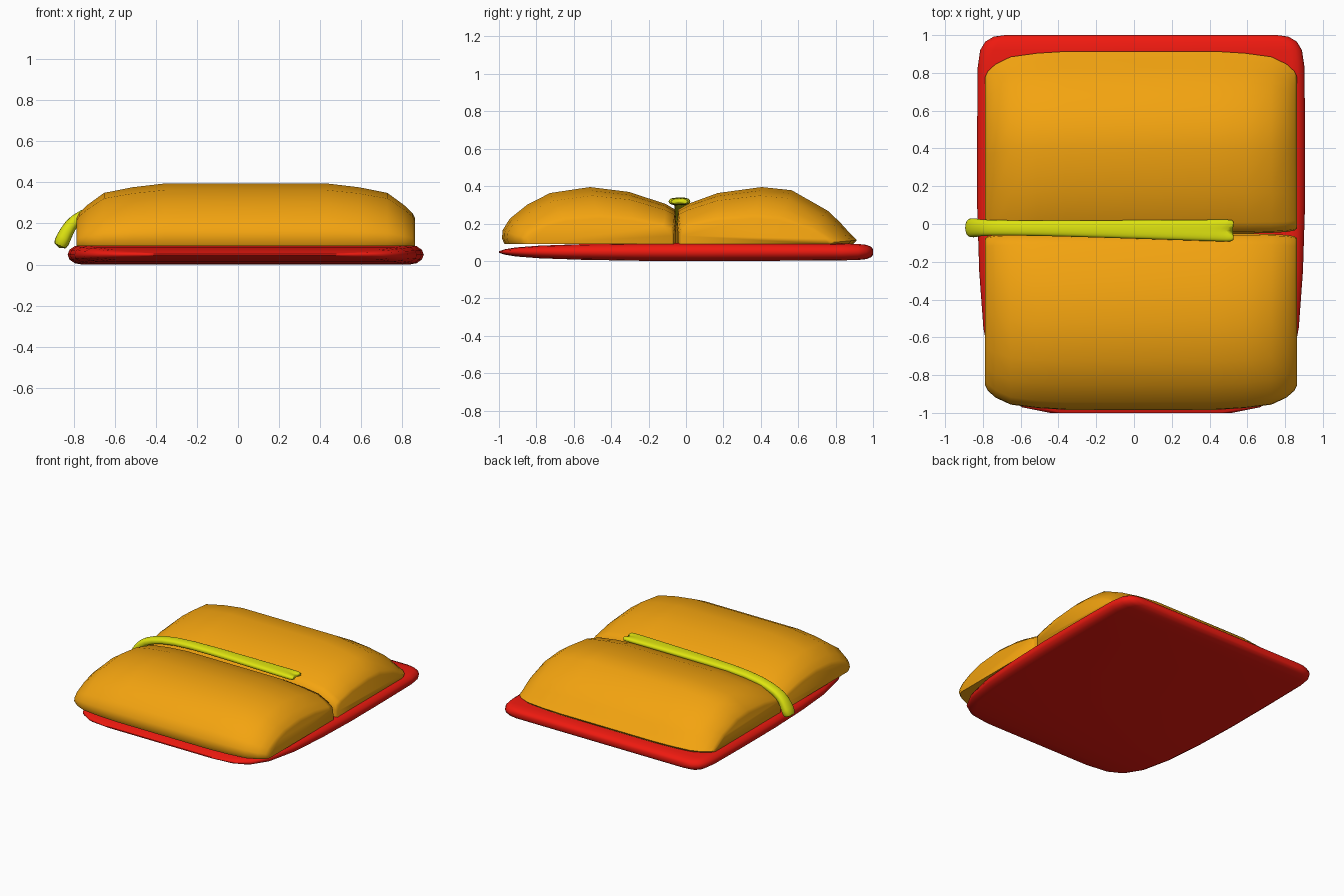
import bpy, bmesh
from math import sin, cos, pi, radians, hypot

if "Cube" in bpy.data.objects:
    bpy.data.objects.remove(bpy.data.objects["Cube"])


def material(name, rgb):
    m = bpy.data.materials.new(name)
    m.diffuse_color = (*rgb, 1)
    m.use_nodes = True
    m.node_tree.nodes["Principled BSDF"].inputs["Base Color"].default_value = m.diffuse_color
    return m


RED = material("cover_red", (0.86, 0.01, 0.005))
ORANGE = material("page_orange", (0.90, 0.37, 0.005))
YELLOW = material("ribbon_yellow", (0.74, 0.78, 0.005))


def loft(name, rings, mat, angle, subdiv=0):
    """Skin a list of equal-length closed rings and cap both ends."""
    bm = bmesh.new()
    loops = [[bm.verts.new(p) for p in ring] for ring in rings]
    for a, b in zip(loops, loops[1:]):
        for i in range(len(a)):
            j = (i + 1) % len(a)
            bm.faces.new((a[i], a[j], b[j], b[i]))
    bm.faces.new(loops[0])
    bm.faces.new(loops[-1])
    bmesh.ops.recalc_face_normals(bm, faces=bm.faces)
    me = bpy.data.meshes.new(name)
    bm.to_mesh(me)
    bm.free()
    ob = bpy.data.objects.new(name, me)
    bpy.context.collection.objects.link(ob)
    me.materials.append(mat)
    bpy.ops.object.select_all(action='DESELECT')
    ob.select_set(True)
    bpy.context.view_layer.objects.active = ob
    bpy.ops.object.shade_smooth_by_angle(angle=radians(angle))
    if subdiv:
        mod = ob.modifiers.new("smooth", 'SUBSURF')
        mod.levels = mod.render_levels = subdiv
    return ob


XC = 0.0375  # centre of the book across x

# Cover: rounded slab, full at the back, thinning to an edge at the front
# (y, half width, half thickness)
cover_stations = [
    (1.0, 0.72, 0.014), (0.992, 0.78, 0.027), (0.965, 0.825, 0.038),
    (0.92, 0.852, 0.043), (0.83, 0.865, 0.045), (0.5, 0.868, 0.047),
    (0.1, 0.868, 0.048), (-0.25, 0.857, 0.047), (-0.55, 0.835, 0.042),
    (-0.78, 0.79, 0.034), (-0.91, 0.72, 0.024), (-0.97, 0.63, 0.014),
    (-1.0, 0.48, 0.004)]


def cover_ring(y, hw, hz, n=7, r=0.07):
    ring = []
    for side, start in ((1, -pi / 2), (-1, pi / 2)):
        for k in range(n):
            a = start + pi * k / (n - 1)
            ring.append((XC + side * (hw - r) + r * cos(a), y,
                         0.048 + hz * sin(a)))
    return ring


loft("cover", [cover_ring(*s) for s in cover_stations], RED, 60)

# Page blocks: cushion profiles (distance from spine, z) lofted along x
front_profile = [
    (0.0, 0.09), (0.0, 0.19), (0.008, 0.275), (0.06, 0.305), (0.255, 0.369),
    (0.463, 0.395), (0.677, 0.363), (0.80, 0.30), (0.893, 0.225),
    (0.93, 0.165), (0.934, 0.12), (0.92, 0.09)]
back_profile = [
    (0.0, 0.09), (0.0, 0.19), (0.008, 0.275), (0.06, 0.305), (0.22, 0.363),
    (0.455, 0.395), (0.615, 0.378), (0.81, 0.267), (0.875, 0.205),
    (0.92, 0.155), (0.964, 0.112), (0.945, 0.09)]
# (x offset from centre, height scale, depth scale, gap at the spine)
half_stations = [(0.395, 1, 1, 0.0), (0.55, 0.94, 0.99, 0.0),
                 (0.69, 0.85, 0.97, 0.003), (0.77, 0.66, 0.93, 0.008),
                 (0.812, 0.53, 0.89, 0.015), (0.825, 0.45, 0.86, 0.025)]
page_stations = ([(-x, h, d, g) for x, h, d, g in reversed(half_stations)]
                 + half_stations)


def pages(name, profile, direction):
    rings = []
    for x, h, d, gap in page_stations:
        rings.append([(XC + x, -0.05 + direction * (gap + (u * d if u else 0)
                                                    - gap * u),
                       0.09 + (z - 0.09) * h) for u, z in profile])
    loft(name, rings, ORANGE, 60)


pages("front_pages", front_profile, -1)
pages("back_pages", back_profile, 1)

# Ribbon bookmark: flat band along the spine, tail hanging over the left end
# (x, z, y centre, half width, half thickness)
path = [(0.54, 0.318, -0.035, 0.058, 0.02), (0.50, 0.318, -0.035, 0.06, 0.024),
        (0.40, 0.318, -0.034, 0.058, 0.024), (0.0, 0.318, -0.029, 0.05, 0.024),
        (-0.40, 0.315, -0.023, 0.043, 0.024),
        (-0.62, 0.292, -0.021, 0.041, 0.025),
        (-0.77, 0.24, -0.02, 0.042, 0.028), (-0.82, 0.19, -0.02, 0.046, 0.032),
        (-0.85, 0.13, -0.02, 0.053, 0.037), (-0.872, 0.08, -0.02, 0.052, 0.038)]
rings = []
for i, (x, z, yc, hw, ht) in enumerate(path):
    a, b = path[max(i - 1, 0)], path[min(i + 1, len(path) - 1)]
    dx, dz = a[0] - b[0], a[1] - b[1]
    length = hypot(dx, dz)
    nx, nz = -dz / length, dx / length
    ring = []
    for k in range(16):
        t = 2 * pi * k / 16
        c, s = cos(t), sin(t)
        notch = max(0, 1 - abs(c) * 1.4) * (0.065, 0.05, 0.01)[i] if i < 3 else 0
        # shallow groove down the middle near the notched end
        groove = 1 - 0.35 * (1 - abs(c)) * max(0, 1 - i / 4)
        w = ht * groove * (abs(s) ** 0.7) * (1 if s >= 0 else -1)
        ring.append((x - notch + nx * w, yc + hw * c, z + nz * w))
    rings.append(ring)
loft("ribbon_bookmark", rings, YELLOW, 50, subdiv=1)
